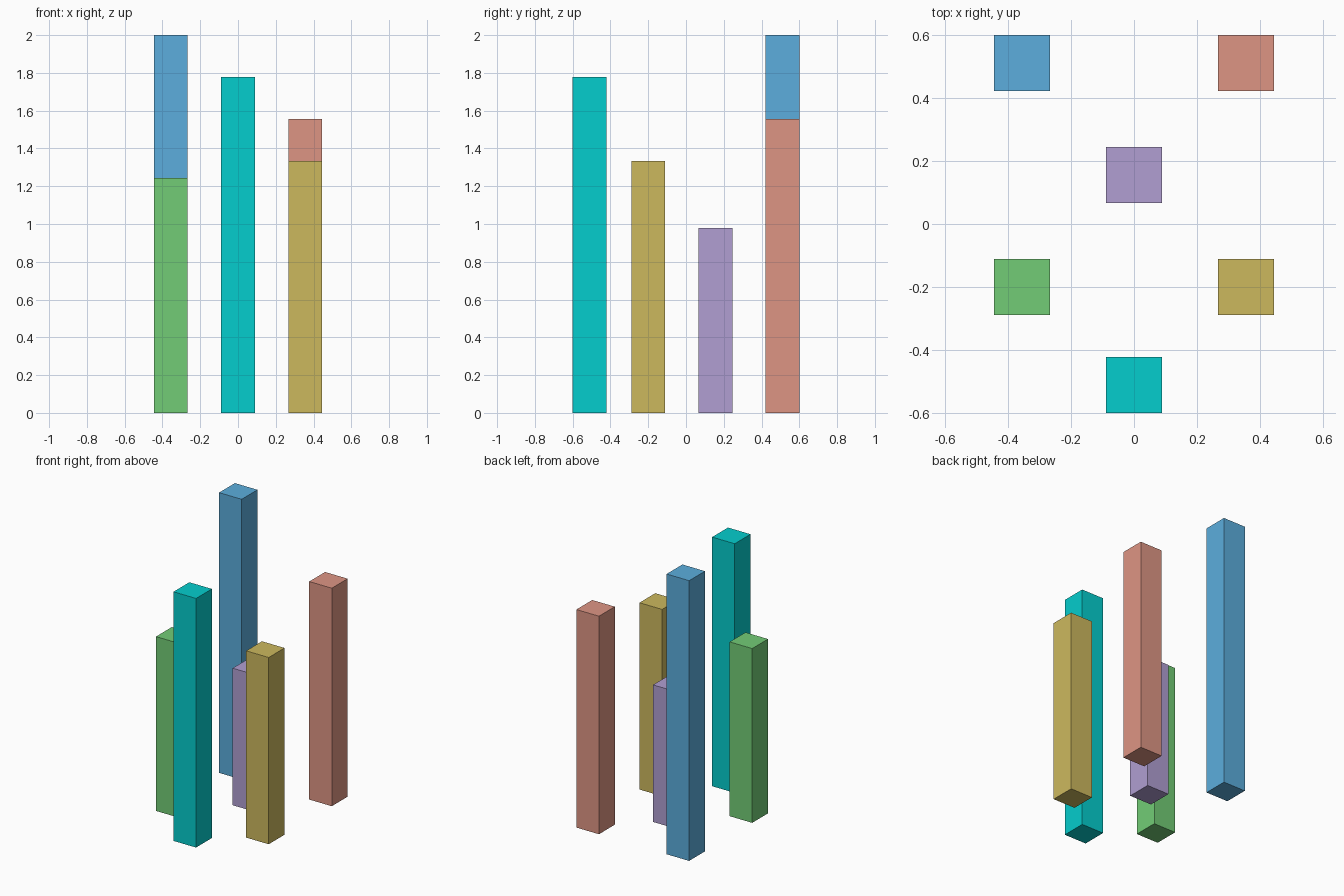
import bpy

if "Cube" in bpy.data.objects:
    bpy.data.objects.remove(bpy.data.objects["Cube"])

WIDTH = 0.178


def linear(rgb):
    return [(c / 255) ** 2.2 for c in rgb] + [1.0]


def add_column(name, x, y, height, rgb):
    bpy.ops.mesh.primitive_cube_add(size=1, location=(x, y, height / 2))
    column = bpy.context.object
    column.name = name
    column.scale = (WIDTH, WIDTH, height)
    bpy.ops.object.transform_apply(location=False, rotation=False, scale=True)
    mat = bpy.data.materials.new(name + "_colour")
    mat.diffuse_color = linear(rgb)
    mat.use_nodes = True
    mat.node_tree.nodes["Principled BSDF"].inputs["Base Color"].default_value = mat.diffuse_color
    column.data.materials.append(mat)


# Free-standing square columns: name, x, y, height, colour
columns = [
    ("blue_column", -0.356, 0.511, 2.0, (92, 172, 220)),
    ("red_column", 0.356, 0.511, 1.556, (221, 148, 131)),
    ("purple_column", 0.0, 0.156, 0.978, (175, 157, 209)),
    ("green_column", -0.356, -0.2, 1.244, (114, 203, 117)),
    ("yellow_column", 0.356, -0.2, 1.333, (203, 183, 94)),
    ("teal_column", 0.0, -0.511, 1.778, (13, 204, 204)),
]
for column in columns:
    add_column(*column)
